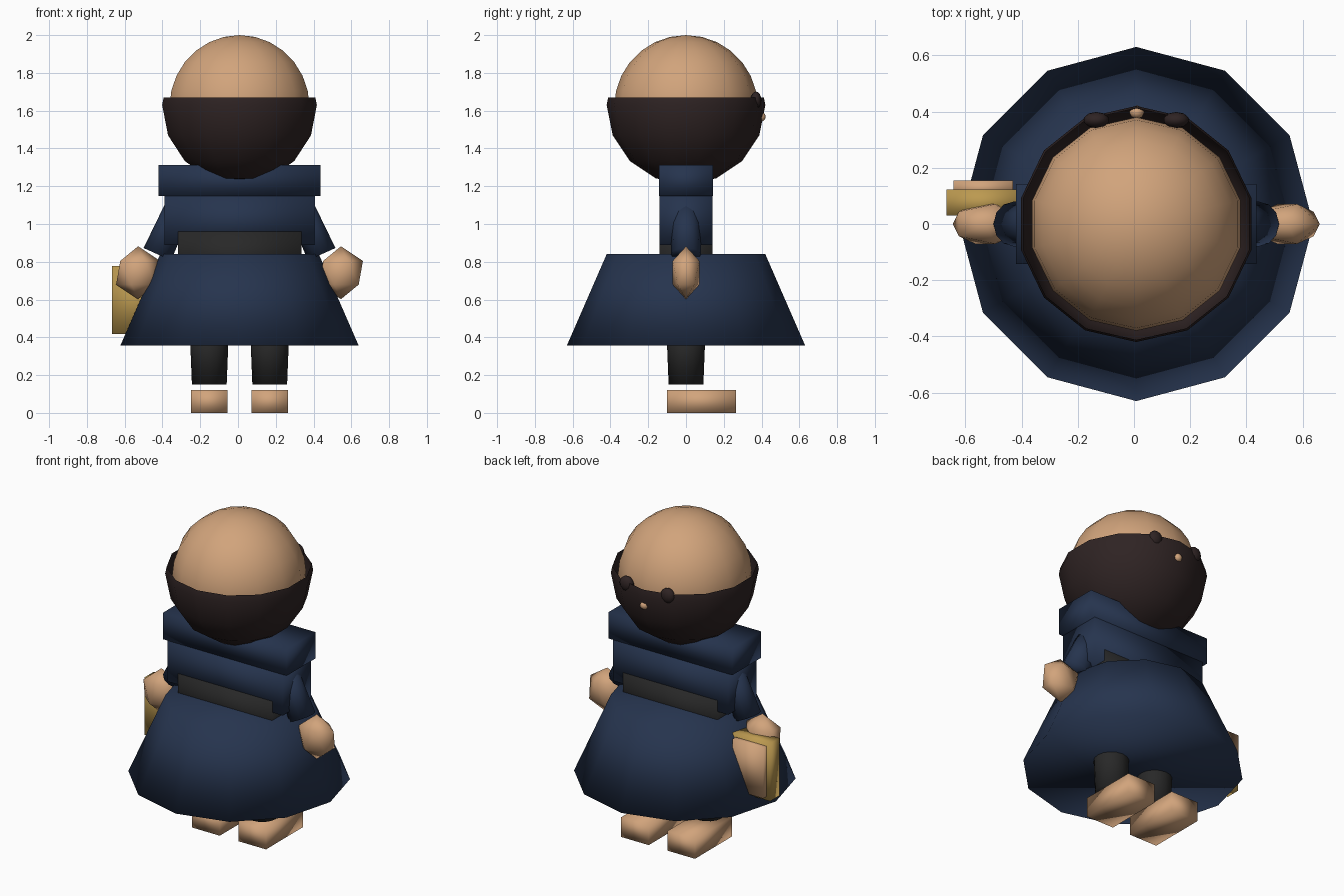
import bpy, bmesh, math
from mathutils import Matrix, Vector

if "Cube" in bpy.data.objects:
    bpy.data.objects.remove(bpy.data.objects["Cube"])

CX = 0.008  # the body sits slightly right of centre


def material(name, rgb):
    m = bpy.data.materials.new(name)
    m.diffuse_color = (*rgb, 1)
    m.use_nodes = True
    m.node_tree.nodes["Principled BSDF"].inputs["Base Color"].default_value = m.diffuse_color
    return m


SKIN = material("skin", (0.64, 0.37, 0.20))
NAVY = material("navy_cloth", (0.019, 0.034, 0.076))
HAIR = material("dark_brown_hair", (0.028, 0.017, 0.017))
DARK = material("charcoal", (0.021, 0.021, 0.021))
GOLD = material("gold_cover", (0.50, 0.32, 0.08))


def finish(name, bm, mat, matrix=None):
    """Turn a bmesh into a smooth-shaded object."""
    bmesh.ops.remove_doubles(bm, verts=bm.verts, dist=1e-5)
    bmesh.ops.recalc_face_normals(bm, faces=bm.faces)
    if matrix:
        bm.transform(matrix)
    for f in bm.faces:
        f.smooth = True
    mesh = bpy.data.meshes.new(name)
    bm.to_mesh(mesh)
    bm.free()
    mesh.materials.append(mat)
    obj = bpy.data.objects.new(name, mesh)
    bpy.context.collection.objects.link(obj)
    return obj


def box(name, mat, x, y, z):
    """Box from (min, max) ranges."""
    bm = bmesh.new()
    bmesh.ops.create_cube(bm, size=1)
    mid = Vector([(a + b) / 2 for a, b in (x, y, z)])
    size = [b - a for a, b in (x, y, z)]
    return finish(name, bm, mat, Matrix.Translation(mid) @ Matrix.Diagonal((*size, 1)))


def lathe(name, mat, profile, n, matrix, caps=False):
    """Revolve (radius, height) points around z, with corners on the y axis."""
    bm = bmesh.new()
    rings = [[bm.verts.new((r * math.sin(math.tau * i / n), r * math.cos(math.tau * i / n), z))
              for i in range(n)] for r, z in profile]
    for k in range(len(rings) - 1):
        a, b = rings[k], rings[k + 1]
        for i in range(n):
            j = (i + 1) % n
            bm.faces.new((a[i], a[j], b[j], b[i]))
    if caps:
        bm.faces.new(rings[0])
        bm.faces.new(rings[-1])
    return finish(name, bm, mat, matrix)


def arc(radius, rings, count):
    """Sphere profile from the bottom pole upwards."""
    return [(radius * math.sin(math.pi * k / rings), -radius * math.cos(math.pi * k / rings))
            for k in range(count + 1)]


def ball(name, mat, centre, radii, segments=12, rings=8):
    return lathe(name, mat, arc(1, rings, rings), segments,
                 Matrix.Translation(centre) @ Matrix.Diagonal((*radii, 1)))


# Head, with an open bowl of hair around its lower half
ball("head", SKIN, (CX, 0, 1.62), (0.38, 0.38, 0.38), 14, 14)
lathe("hair", HAIR, arc(0.42, 8, 4) + [(0.412, 0.04)], 14, Matrix.Translation((CX, 0, 1.63)))

# Face on the +y side
ball("nose", SKIN, (CX + 0.002, 0.398, 1.567), (0.027, 0.024, 0.025), 8, 6)
for side, label in ((-1, "left"), (1, "right")):
    ball("eye_" + label, HAIR, (CX + side * 0.142, 0.37, 1.655), (0.046, 0.029, 0.046), 10, 8)

# Coat: collar, chest, belt and flared skirt
box("collar", NAVY, (-0.42, 0.436), (-0.142, 0.142), (1.147, 1.312))
box("chest", NAVY, (-0.39, 0.408), (-0.14, 0.14), (0.89, 1.15))
box("belt", DARK, (-0.317, 0.335), (-0.1415, 0.1415), (0.72, 0.96))
lathe("skirt", NAVY, [(0.63, 0.358), (0.42, 0.84)], 12, Matrix.Translation((CX, 0, 0)), True)

for side, label in ((-1, "left"), (1, "right")):
    # Sleeve slanting out from the chest
    top = Vector((CX + side * 0.32, 0, 1.095))
    end = Vector((CX + side * 0.435, 0, 0.84))
    axis = end - top
    turn = Vector((0, 0, 1)).rotation_difference(axis).to_matrix().to_4x4()
    lathe("sleeve_" + label, NAVY, [(0.072, 0), (0.08, axis.length)], 12,
          Matrix.Translation(top) @ turn, True)

    # Faceted hand
    bm = bmesh.new()
    bmesh.ops.create_icosphere(bm, subdivisions=1, radius=1)
    finish("hand_" + label, bm, SKIN,
           Matrix.Translation((CX + side * 0.537, 0, 0.742)) @ Matrix.Diagonal((0.13, 0.083, 0.14, 1)))

    # Leg and foot
    x = CX + side * 0.16
    lathe("leg_" + label, DARK, [(0.092, 0.15), (0.106, 0.5)], 16,
          Matrix.Translation((x, 0, 0)), True)
    box("foot_" + label, SKIN, (x - 0.096, x + 0.096), (-0.1, 0.265), (0, 0.122))

# Book held beside the left hand
box("book_cover", GOLD, (-0.667, -0.405), (0.03, 0.122), (0.417, 0.777))
box("book_pages", SKIN, (-0.642, -0.43), (0.1, 0.155), (0.44, 0.755))
